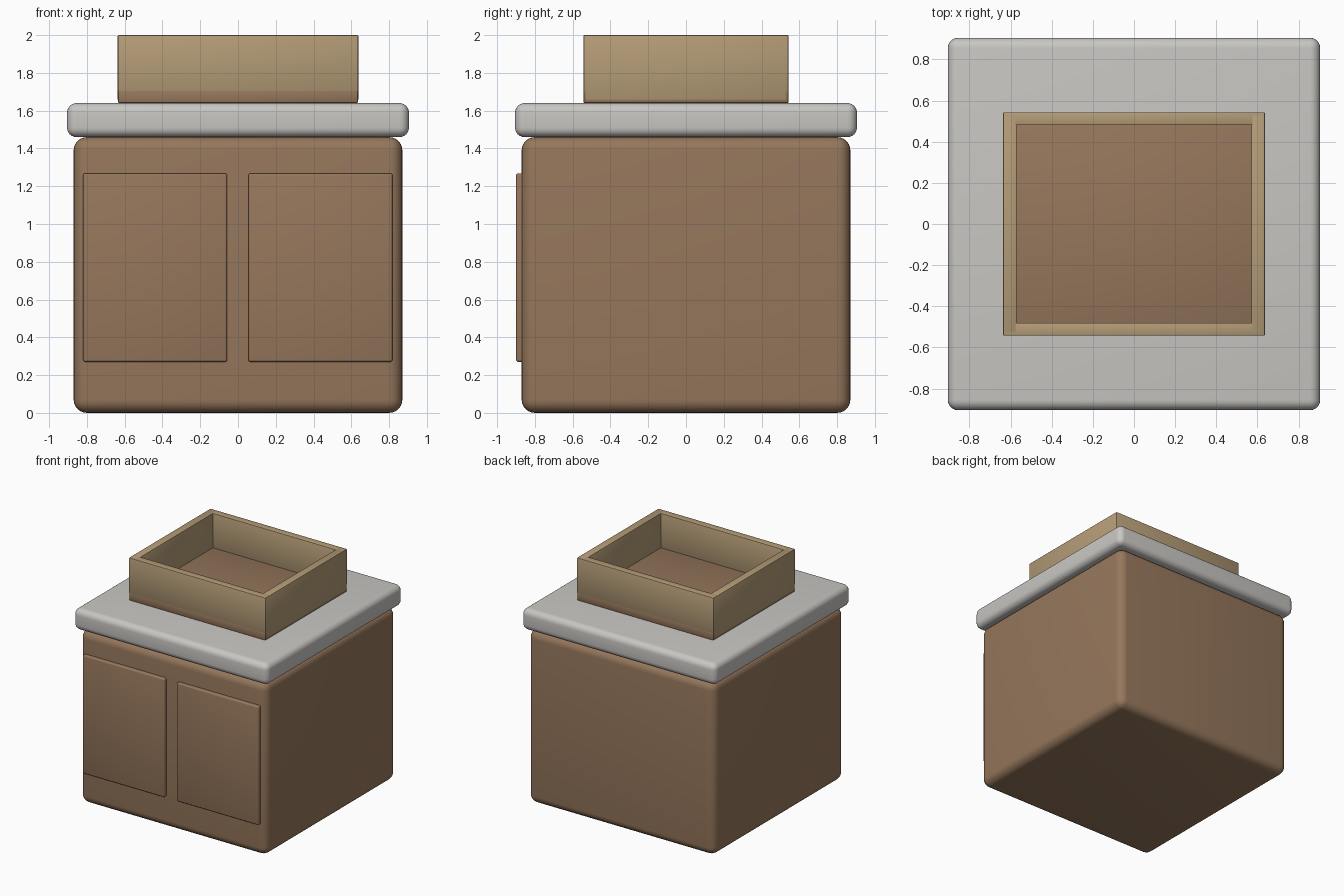
import bpy

if "Cube" in bpy.data.objects:
    bpy.data.objects.remove(bpy.data.objects["Cube"])

def mat(name, rgb):
    m = bpy.data.materials.new(name)
    m.diffuse_color = (*rgb, 1)
    m.use_nodes = True
    m.node_tree.nodes["Principled BSDF"].inputs["Base Color"].default_value = m.diffuse_color
    return m

brown = mat("brown wood", (0.305, 0.185, 0.107))
tan = mat("tan wood", (0.46, 0.335, 0.185))
stone = mat("light grey stone", (0.58, 0.57, 0.545))

def box(name, lo, hi, m, bevel, segs=4):
    """Rounded box between two opposite corners."""
    bpy.ops.mesh.primitive_cube_add(size=1, location=[(a + b) / 2 for a, b in zip(lo, hi)])
    o = bpy.context.object
    o.name = name
    o.scale = [b - a for a, b in zip(lo, hi)]
    bpy.ops.object.transform_apply(location=False, rotation=False, scale=True)
    o.data.materials.append(m)
    b = o.modifiers.new("round", 'BEVEL')
    b.width, b.segments = bevel, segs
    bpy.ops.object.modifier_apply(modifier="round")
    bpy.ops.object.shade_smooth_by_angle(angle=0.6)
    return o

# Cabinet and countertop
box("cabinet_body", (-.87, -.87, 0), (.87, .87, 1.46), brown, .07, 6)
box("countertop", (-.905, -.905, 1.46), (.905, .905, 1.64), stone, .05, 6)

# Pair of doors
for side, x0 in (("left", -.82), ("right", .055)):
    box(side + "_door", (x0, -.9, .27), (x0 + .763, -.85, 1.268), brown, .012, 3)

# Open tray: floor, then four walls
box("tray_floor", (-.635, -.543, 1.64), (.635, .543, 1.71), brown, .008, 2)
for s, n in ((-1, "left"), (1, "right")):
    xs = sorted((s * .57, s * .637))
    box("tray_%s_wall" % n, (xs[0], -.53, 1.655), (xs[1], .53, 2), tan, .006, 2)
for s, n in ((-1, "front"), (1, "back")):
    ys = sorted((s * .48, s * .543))
    box("tray_%s_wall" % n, (-.636, ys[0], 1.7), (.636, ys[1], 2), tan, .006, 2)
